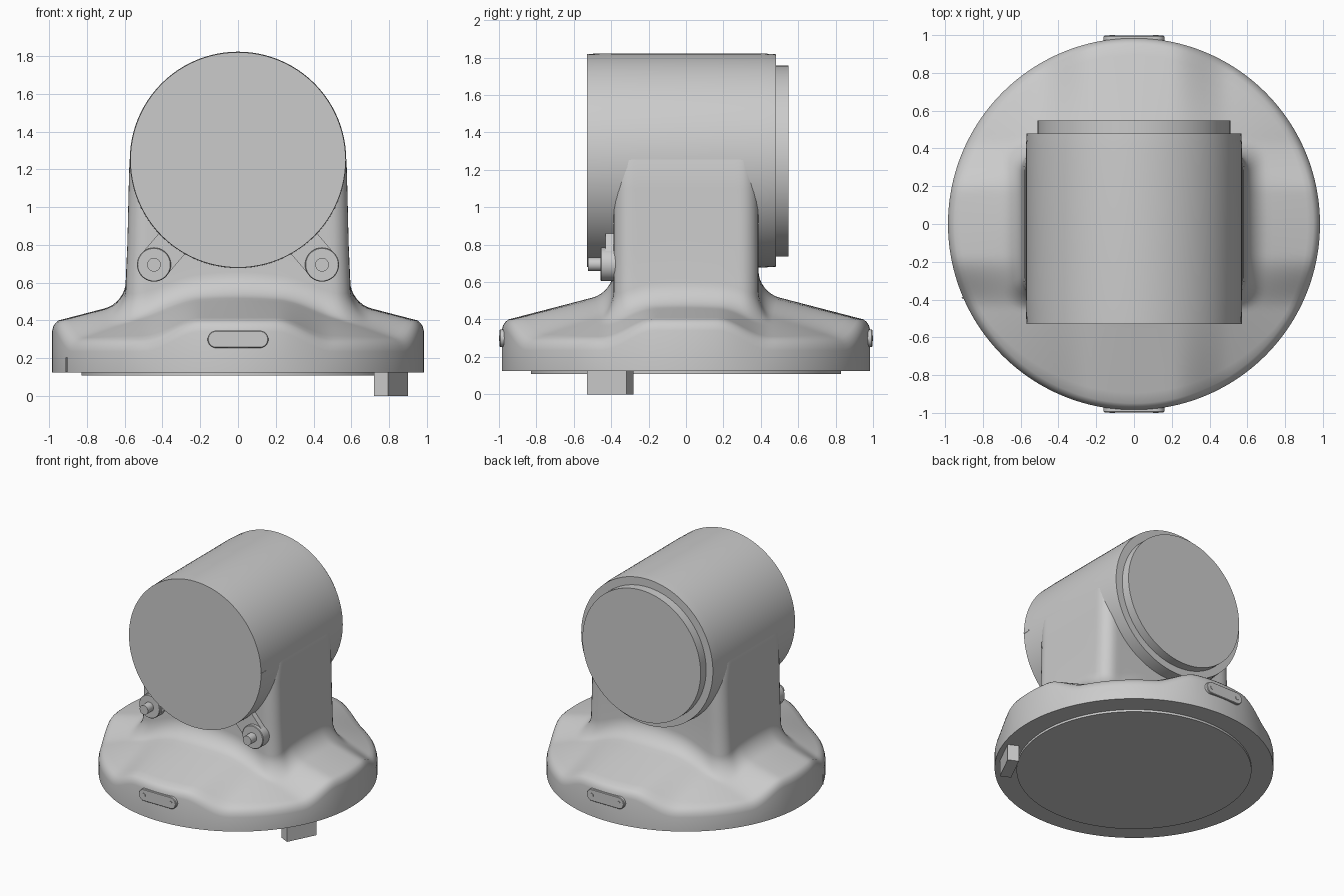
import bpy, bmesh
from math import pi, cos, sin, sqrt, atan2, hypot, radians
from mathutils import Vector

if "Cube" in bpy.data.objects:
    bpy.data.objects.remove(bpy.data.objects["Cube"])


def finish(name, bm, angle=35):
    bmesh.ops.recalc_face_normals(bm, faces=bm.faces)
    me = bpy.data.meshes.new(name)
    bm.to_mesh(me)
    bm.free()
    ob = bpy.data.objects.new(name, me)
    bpy.context.collection.objects.link(ob)
    bpy.ops.object.select_all(action='DESELECT')
    ob.select_set(True)
    bpy.context.view_layer.objects.active = ob
    bpy.ops.object.shade_smooth_by_angle(angle=radians(angle))
    return ob


def loft(name, rings, angle=35):
    """Skin closed rings of equal length and cap both ends."""
    bm = bmesh.new()
    rows = [[bm.verts.new(p) for p in r] for r in rings]
    n = len(rows[0])
    for a, b in zip(rows, rows[1:]):
        for i in range(n):
            j = (i + 1) % n
            bm.faces.new((a[i], a[j], b[j], b[i]))
    bm.faces.new(rows[0])
    bm.faces.new(rows[-1])
    return finish(name, bm, angle)


def turned_y(name, x, z, profile, n=96):
    """Round part along y; profile is (radius, y) pairs."""
    return loft(name, [[(x + r * cos(2 * pi * i / n), y, z + r * sin(2 * pi * i / n))
                        for i in range(n)] for r, y in profile])


def stadium_y(name, a, b, r, y0, y1, bevel=0.0):
    """Rounded-end bar between xz points a and b, thick along y."""
    t = atan2(b[1] - a[1], b[0] - a[0])

    def ring(y, rad):
        pts = []
        for c, start in ((a, t + pi / 2), (b, t - pi / 2)):
            for k in range(17):
                u = start + pi * k / 16
                pts.append((c[0] + rad * cos(u), y, c[1] + rad * sin(u)))
        return pts
    rings = [ring(y0, r), ring(y1, r)]
    if bevel:
        rings = [ring(y0, r - bevel), ring(y0 + (bevel if y1 > y0 else -bevel), r), ring(y1, r)]
    return loft(name, rings)


def box(name, loc, size, rot=0):
    bm = bmesh.new()
    bmesh.ops.create_cube(bm, size=1)
    bmesh.ops.scale(bm, vec=size, verts=bm.verts)
    ob = finish(name, bm)
    ob.location = loc
    ob.rotation_euler[2] = rot
    return ob


# Cast base: round rim, four raised ridges, filleted up into a rounded pedestal
N, RIM, FIL = 192, 0.985, 0.11
HX, HY, CR = 0.595, 0.388, 0.1


def smooth(a, b, v):
    t = min(1, max(0, (v - a) / (b - a)))
    return t * t * (3 - 2 * t)


def ridge(x, y):
    return max(1 - smooth(0.2, 0.5, abs(x)), 1 - smooth(0.17, 0.45, abs(y)))


def height(x, y):
    d, w = 0.95 - hypot(x, y), ridge(x, y)
    return w * (0.4 + 0.26 * d) + (1 - w) * (0.3 + 0.42 * d)


def pedestal_radius(t):
    lo, hi = 0.0, 1.0
    for _ in range(30):
        m = (lo + hi) / 2
        qx, qy = abs(m * cos(t)) - HX + CR, abs(m * sin(t)) - HY + CR
        inside = hypot(max(qx, 0), max(qy, 0)) + min(max(qx, qy), 0) < CR
        lo, hi = (m, hi) if inside else (lo, m)
    return lo


angles = [2 * pi * (i + 0.5) / N for i in range(N)]
foot = [pedestal_radius(t) for t in angles]
rings = [[(RIM * cos(t), RIM * sin(t), 0.125) for t in angles]]
# rim shoulder
for r, drop in ((RIM, 0.05), (0.978, 0.024), (0.966, 0.009)):
    rings.append([(r * cos(t), r * sin(t), height(r * cos(t), r * sin(t)) - drop) for t in angles])
# sloping top
for k in range(9):
    ring = []
    for t, f in zip(angles, foot):
        r = 0.95 + (f + FIL - 0.95) * k / 8
        ring.append((r * cos(t), r * sin(t), height(r * cos(t), r * sin(t))))
    rings.append(ring)
# fillet
for k in range(1, 9):
    u = pi / 2 * k / 8
    ring = []
    for t, f in zip(angles, foot):
        r = f + FIL * (1 - sin(u))
        x, y = r * cos(t), r * sin(t)
        ring.append((x, y, height(x, y) + FIL * (1 - cos(u))))
    rings.append(ring)
# pedestal walls, ending inside the barrel
for sx, z in ((0.985, 0.8), (0.973, 1.1), (0.966, 1.25), (0.9, 1.38)):
    rings.append([(f * cos(t) * sx, f * sin(t), z) for t, f in zip(angles, foot)])
loft("base_and_pedestal", rings, 40)

# Bottom plate
loft("bottom_plate", [[(0.83 * cos(t), 0.83 * sin(t), z) for t in angles] for z in (0.108, 0.13)])

# Horizontal barrel with stepped rear cap
turned_y("barrel", 0, 1.25, [(0.57, -0.53), (0.573, -0.4), (0.573, 0.4), (0.568, 0.48)])
turned_y("rear_cap", 0, 1.247, [(0.51, 0.46), (0.51, 0.548)])
box("barrel_index_mark", (0.569, -0.503, 1.25), (0.008, 0.055, 0.01))
box("rim_index_mark", (-0.905, -0.39, 0.165), (0.01, 0.012, 0.075), -1.16)

# Front lugs with pins, mirrored left and right
for s, side in ((-1, "left"), (1, "right")):
    cx, cz = s * 0.445, 0.695
    stadium_y(f"lug_arm_{side}", (cx, cz), (cx - s * 0.15, cz + 0.176), 0.088, -0.43, -0.34)
    turned_y(f"lug_boss_{side}", cx, cz, [(0.086, -0.457), (0.09, -0.452), (0.09, -0.35)], 40)
    turned_y(f"lug_pin_{side}", cx, cz, [(0.036, -0.525), (0.036, -0.45)], 24)

# Rim plates front and back, each with two screws
for s, side in ((-1, "front"), (1, "back")):
    stadium_y(f"rim_plate_{side}", (-0.115, 0.3), (0.115, 0.3), 0.046, s * 0.997, s * 0.95, 0.004)
    for x in (-0.115, 0.115):
        turned_y(f"rim_plate_screw_{side}", x, 0.3, [(0.015, s * 1.0), (0.015, s * 0.98)], 20)

# Locating block under the rim
box("locating_block", (0.81, -0.405, 0.065), (0.082, 0.238, 0.13), -radians(26.6))
